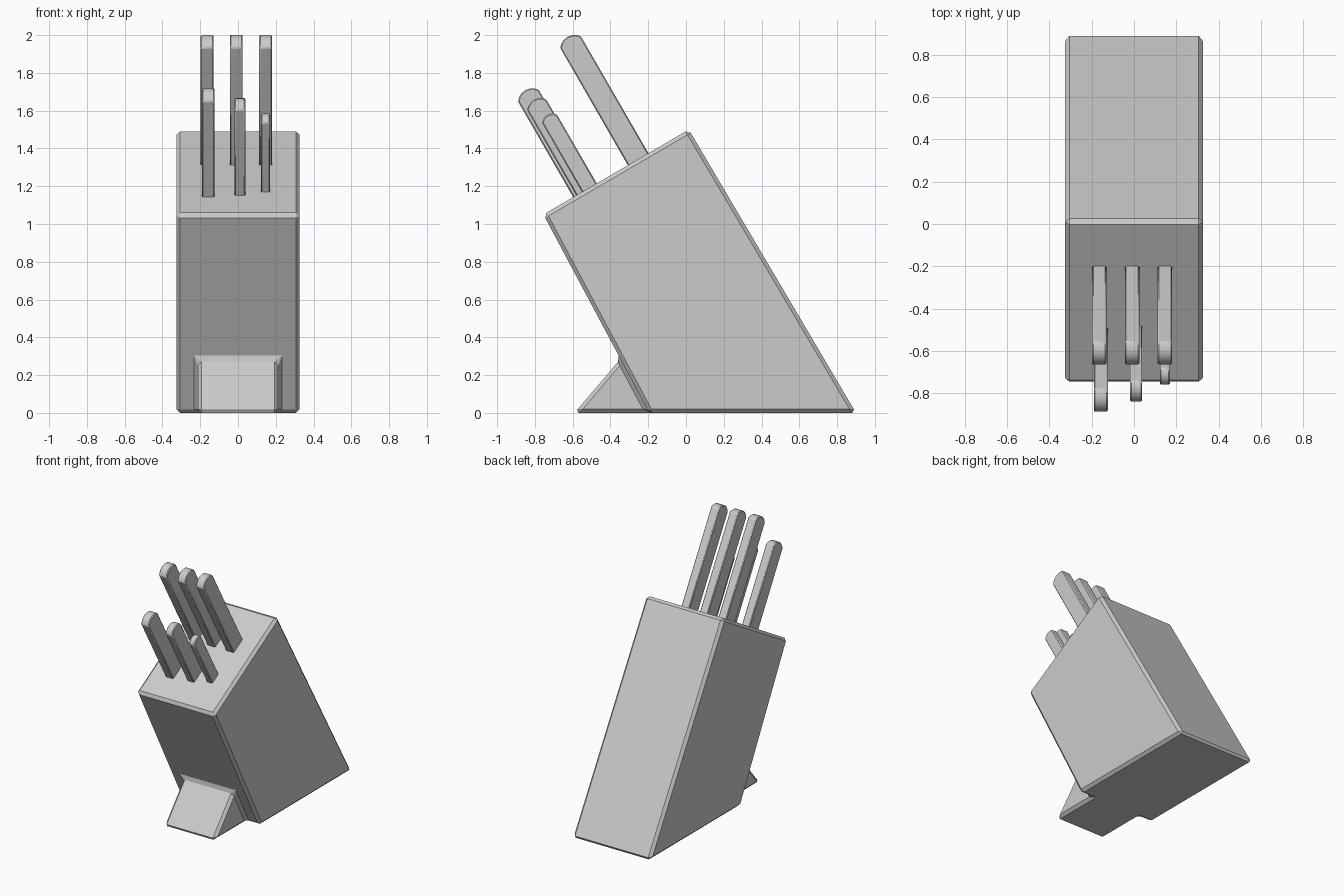
import bpy, bmesh, math

if "Cube" in bpy.data.objects:
    bpy.data.objects.remove(bpy.data.objects["Cube"])


def make_object(name, verts, faces, bevel, segments=1, smooth=False):
    mesh = bpy.data.meshes.new(name)
    mesh.from_pydata(verts, [], faces)
    bm = bmesh.new()
    bm.from_mesh(mesh)
    bmesh.ops.recalc_face_normals(bm, faces=bm.faces)
    bm.to_mesh(mesh)
    bm.free()
    obj = bpy.data.objects.new(name, mesh)
    bpy.context.collection.objects.link(obj)
    mod = obj.modifiers.new("edge_bevel", 'BEVEL')
    mod.width = bevel
    mod.segments = segments
    mod.limit_method = 'ANGLE'
    mod.angle_limit = math.radians(35)
    if smooth:
        bpy.ops.object.select_all(action='DESELECT')
        obj.select_set(True)
        bpy.context.view_layer.objects.active = obj
        bpy.ops.object.shade_smooth_by_angle(angle=math.radians(30))
    return obj


# Leaning block with the wedge foot joined into its front face
W, F = 0.326, 0.213            # half widths of block and foot
FOOT_Z = 0.285
front_bottom, front_top = (-0.195, 0.0), (-0.755, 1.05)
t = FOOT_Z / front_top[1]
foot_y = front_bottom[0] + t * (front_top[0] - front_bottom[0])
block_side = [front_bottom, (0.90, 0.0), (0.015, 1.50), front_top]
foot_side = [front_bottom, (-0.59, 0.0), (foot_y, FOOT_Z)]
verts = []
for s in (-1, 1):
    verts += [(s * W, y, z) for y, z in block_side]
    verts += [(s * F, y, z) for y, z in foot_side]
faces = [
    (0, 1, 2, 3), (7, 8, 9, 10),            # block sides
    (1, 2, 9, 8), (2, 3, 10, 9),            # back, top
    (0, 3, 10, 7, 11, 13, 6, 4),            # front around the foot
    (0, 1, 8, 7, 11, 12, 5, 4),             # underside with the foot
    (4, 5, 6), (11, 12, 13), (5, 6, 13, 12),  # foot
]
make_object("knife_block", verts, faces, 0.02)


# Knife handles: domed profile in the tilted frame of the top face
def handle(name, x, half_x, u, half_u, v_edge, dome, v_base=1.26, steps=6):
    c, s = math.cos(math.radians(30)), math.sin(math.radians(30))
    radius = (half_u ** 2 + dome ** 2) / (2 * dome)
    sweep = math.asin(half_u / radius)
    profile = [(u - half_u, v_base)]
    for i in range(steps + 1):
        a = sweep * (2 * i / steps - 1)
        profile.append((u + radius * math.sin(a),
                        v_edge + dome - radius * (1 - math.cos(a))))
    profile.append((u + half_u, v_base))
    n = len(profile)
    verts = [(x + k * half_x, c * p - s * q, s * p + c * q)
             for k in (-1, 1) for p, q in profile]
    faces = [tuple(range(n)), tuple(range(n, 2 * n))]
    faces += [(i, (i + 1) % n, n + (i + 1) % n, n + i) for i in range(n)]
    make_object(name, verts, faces, 0.006, smooth=True)


# Back row of three equal long handles
for i, x in enumerate((-0.164, -0.009, 0.146)):
    handle(f"long_handle_{i + 1}", x, 0.034, 0.452, 0.063, 2.005, 0.033)

# Front row, shrinking from left to right
handle("large_handle", -0.157, 0.033, 0.117, 0.063, 1.872, 0.033)
handle("medium_handle", 0.010, 0.029, 0.131, 0.058, 1.808, 0.030)
handle("small_handle", 0.146, 0.024, 0.153, 0.045, 1.710, 0.023)
